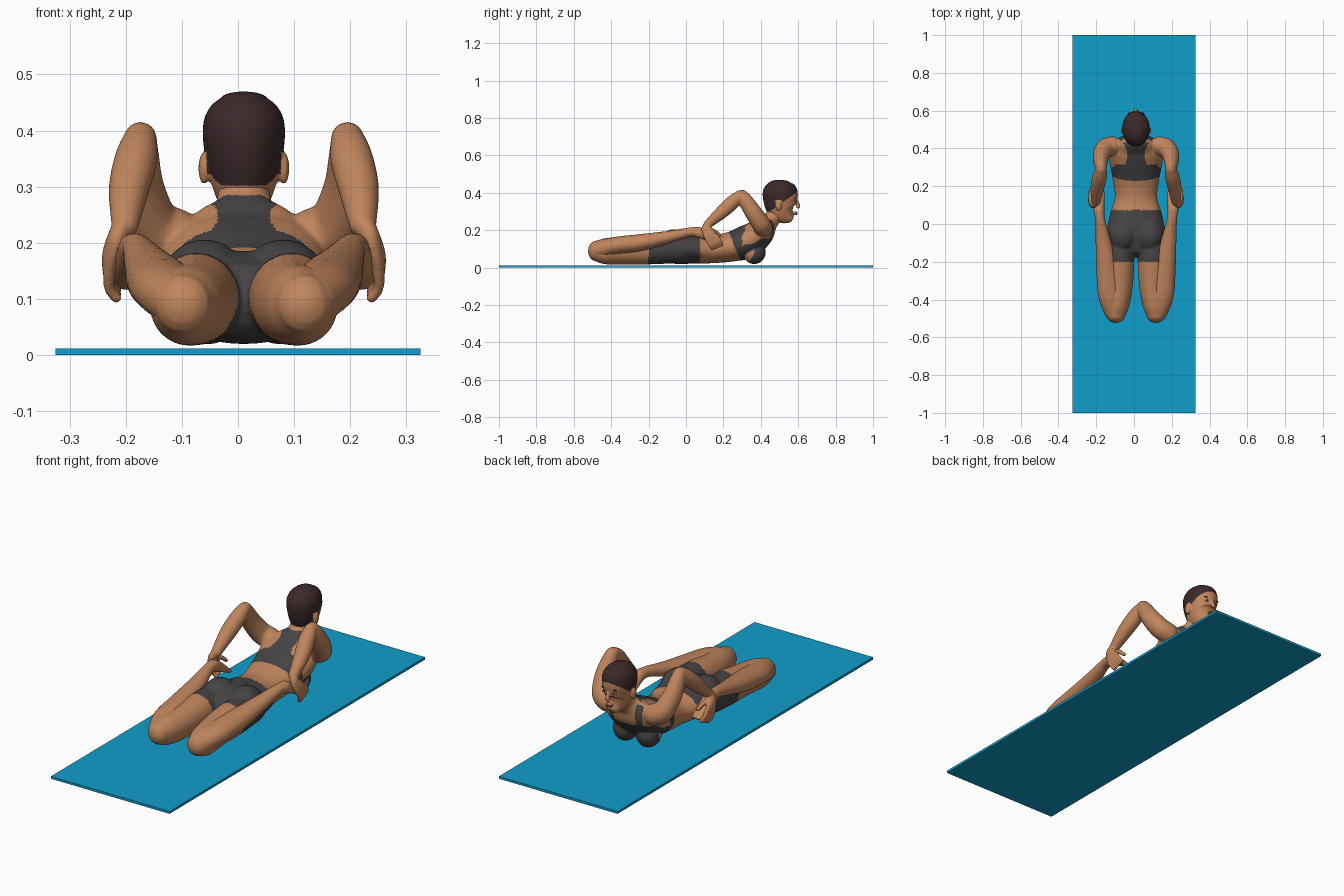
import bpy, bmesh, math
from mathutils import Vector, Matrix

CX = 0.0105  # the figure sits slightly right of the mat centre


def material(name, rgb):
    m = bpy.data.materials.new(name)
    m.diffuse_color = (*rgb, 1)
    return m


SKIN = material("skin", (0.53, 0.235, 0.11))
CLOTH = material("dark cloth", (0.06, 0.056, 0.058))
HAIR = material("dark brown hair", (0.045, 0.022, 0.023))
MAT = material("mat blue", (0.005, 0.34, 0.60))
WHITE = material("eye white", (0.6, 0.55, 0.5))
DARK = material("eye dark", (0.02, 0.012, 0.01))
LIP = material("lips", (0.32, 0.11, 0.07))


def catmull(p, sub=5):
    out = []
    for i in range(len(p) - 1):
        a, b, c, d = p[max(i - 1, 0)], p[i], p[i + 1], p[min(i + 2, len(p) - 1)]
        for k in range(sub):
            t = k / sub
            out.append([0.5 * (2 * b[j] + (c[j] - a[j]) * t
                        + (2 * a[j] - 5 * b[j] + 4 * c[j] - d[j]) * t * t
                        + (3 * b[j] - a[j] - 3 * c[j] + d[j]) * t ** 3) for j in range(5)])
    out.append(list(p[-1]))
    return out


def loft(bm, sections, side=1, cap=0.8, n=24):
    """Closed tube through (x, y, z, half width, half depth) with rounded ends."""
    pts = catmull([(s[0] * side, *s[1:]) for s in sections])
    pos = [Vector(p[:3]) for p in pts]
    tan = [(pos[min(i + 1, len(pos) - 1)] - pos[max(i - 1, 0)]).normalized() for i in range(len(pos))]
    rings = [(pos[i], tan[i], pts[i][3], pts[i][4]) for i in range(len(pos))]

    def ends(ring, sgn):
        c, t, w, h = ring
        r = min(w, h) * cap
        return [(c + t * sgn * r * math.sin(a), t, w * math.cos(a), h * math.cos(a))
                for a in (math.radians(d) for d in (25, 50, 72, 86))]
    rings = ends(rings[0], -1)[::-1] + rings + ends(rings[-1], 1)
    loops = []
    for c, t, w, h in rings:
        sx = (Vector((1, 0, 0)) - t * t.x).normalized()
        up = t.cross(sx)
        loops.append([bm.verts.new(c + sx * w * math.cos(2 * math.pi * k / n)
                                   + up * h * math.sin(2 * math.pi * k / n)) for k in range(n)])
    for a, b in zip(loops, loops[1:]):
        for k in range(n):
            bm.faces.new((a[k], a[(k + 1) % n], b[(k + 1) % n], b[k]))
    bm.faces.new(loops[0][::-1])
    bm.faces.new(loops[-1])


def ball(bm, c, r):
    bmesh.ops.create_uvsphere(bm, u_segments=20, v_segments=12, radius=1,
                              matrix=Matrix.Translation(c) @ Matrix.Diagonal((*r, 1)))


def finish(name, bm, mats, voxel=None, smooth=4, rule=None):
    bmesh.ops.recalc_face_normals(bm, faces=bm.faces)
    me = bpy.data.meshes.new(name)
    bm.to_mesh(me)
    bm.free()
    ob = bpy.data.objects.new(name, me)
    bpy.context.collection.objects.link(ob)
    bpy.context.view_layer.objects.active = ob
    if voxel:  # fuse the overlapping forms into one skin
        m = ob.modifiers.new("fuse", 'REMESH')
        m.mode, m.voxel_size = 'VOXEL', voxel
        s = ob.modifiers.new("soften", 'SMOOTH')
        s.factor, s.iterations = 0.5, smooth
        for md in ("fuse", "soften"):
            bpy.ops.object.modifier_apply(modifier=md)
    me = ob.data
    me.materials.clear()
    for m in mats:
        me.materials.append(m)
    for p in me.polygons:
        p.use_smooth = True
        p.material_index = rule(p.center, p.normal) if rule else 0
    me.transform(Matrix.Translation((CX, 0, 0)))
    return ob


# Mat
bpy.ops.mesh.primitive_cube_add(size=1, location=(0, 0, 0.006))
mat = bpy.context.object
mat.name = "exercise_mat"
mat.scale = (0.65, 2, 0.012)
mat.data.materials.append(MAT)

# Body: torso and neck
bm = bmesh.new()
loft(bm, [(0, -0.12, 0.10, 0.12, 0.07), (0, -0.05, 0.103, 0.152, 0.083), (0, 0.05, 0.10, 0.138, 0.078),
          (0, 0.14, 0.098, 0.112, 0.074), (0, 0.24, 0.112, 0.124, 0.08), (0, 0.33, 0.14, 0.14, 0.09),
          (0, 0.40, 0.19, 0.143, 0.075), (0, 0.435, 0.235, 0.10, 0.055), (0, 0.462, 0.265, 0.052, 0.045),
          (0, 0.50, 0.32, 0.046, 0.045)], n=40)
for s in (1, -1):
    ball(bm, (s * 0.07, -0.06, 0.13), (0.078, 0.09, 0.076))    # buttock
    ball(bm, (s * 0.062, 0.365, 0.083), (0.058, 0.062, 0.064))  # breast
    # thigh to knee
    loft(bm, [(0.08, -0.03, 0.10, 0.075, 0.075), (0.086, -0.18, 0.10, 0.078, 0.082),
              (0.088, -0.32, 0.092, 0.072, 0.075), (0.102, -0.43, 0.088, 0.066, 0.07),
              (0.108, -0.482, 0.09, 0.052, 0.055)], s)
    # upper arm, then forearm
    loft(bm, [(0.12, 0.415, 0.21, 0.05, 0.05), (0.163, 0.402, 0.232, 0.05, 0.05),
              (0.185, 0.36, 0.295, 0.044, 0.046), (0.187, 0.32, 0.355, 0.036, 0.04),
              (0.184, 0.295, 0.388, 0.029, 0.034)], s)
    loft(bm, [(0.184, 0.295, 0.388, 0.029, 0.03), (0.192, 0.25, 0.35, 0.038, 0.038),
              (0.205, 0.19, 0.295, 0.036, 0.035), (0.212, 0.115, 0.23, 0.024, 0.023)], s)
    # hand, four fingers and thumb
    loft(bm, [(0.212, 0.12, 0.232, 0.021, 0.022), (0.226, 0.108, 0.208, 0.018, 0.026),
              (0.238, 0.125, 0.175, 0.015, 0.034), (0.24, 0.142, 0.15, 0.012, 0.034)], s)
    for k in range(4):
        d = (k - 1.5) * 0.017
        loft(bm, [(0.24, 0.138 + d, 0.16 + d * 0.5, 0.011, 0.010), (0.24, 0.155 + d, 0.132 + d * 0.5, 0.010, 0.010),
                  (0.226, 0.166 + d, 0.110 + d * 0.4, 0.010, 0.009)], s, n=12)
    loft(bm, [(0.225, 0.125, 0.205, 0.013, 0.013), (0.213, 0.16, 0.19, 0.011, 0.011),
              (0.203, 0.185, 0.168, 0.009, 0.009)], s, n=12)


def clothes(c, nrm):
    x = abs(c.x)
    if -0.20 < c.y < 0.075 and x < 0.18:                 # shorts
        return 1
    if c.y + 0.4 * c.z > 0.305 and x < 0.137 and c.z < 0.285:
        if nrm.y - 0.6 * nrm.z > 0.05:                   # front of the top, with straps
            return int(c.z < 0.155 or (0.06 < x < 0.09))
        if c.y < 0.30:                                   # back band
            return 1
        if c.y < 0.43:                                   # racer back flaring to the straps
            return int(x < 0.045 + 6 * (c.y - 0.365) ** 2 + (0.05 if c.y < 0.315 else 0))
    return 0


finish("body", bm, [SKIN, CLOTH], 0.005, 5, clothes)

# Folded lower legs with feet
for s, side in ((1, "right"), (-1, "left")):
    bm = bmesh.new()
    loft(bm, [(0.114, -0.468, 0.095, 0.052, 0.048), (0.137, -0.38, 0.117, 0.062, 0.047),
              (0.152, -0.25, 0.133, 0.058, 0.046), (0.172, -0.10, 0.162, 0.042, 0.034),
              (0.19, 0.02, 0.19, 0.027, 0.025), (0.196, 0.07, 0.188, 0.029, 0.03)], s)
    loft(bm, [(0.193, 0.045, 0.192, 0.026, 0.025), (0.197, 0.09, 0.18, 0.03, 0.027),
              (0.20, 0.14, 0.15, 0.035, 0.019), (0.20, 0.178, 0.125, 0.034, 0.011)], s)
    finish(side + "_lower_leg", bm, [SKIN], 0.005, 4)

# Head with ears, nose and cropped hair
bm = bmesh.new()
loft(bm, [(0, 0.563, 0.257, 0.026, 0.02), (0, 0.536, 0.277, 0.043, 0.051), (0, 0.515, 0.305, 0.057, 0.076),
          (0, 0.506, 0.345, 0.067, 0.088), (0, 0.504, 0.385, 0.073, 0.094), (0, 0.503, 0.42, 0.071, 0.09),
          (0, 0.502, 0.445, 0.058, 0.073), (0, 0.502, 0.457, 0.042, 0.053)], cap=0.3, n=40)
loft(bm, [(0, 0.588, 0.365, 0.007, 0.006), (0, 0.598, 0.34, 0.009, 0.010),
          (0, 0.600, 0.325, 0.014, 0.011)], n=12)
ball(bm, (0, 0.585, 0.291), (0.02, 0.010, 0.011))
for s in (1, -1):
    ball(bm, (s * 0.071, 0.495, 0.333), (0.010, 0.017, 0.029))


def hairline(c, nrm):
    low = 0.302 + max(0, c.y - 0.45) * 0.70
    ear = abs(c.x) > 0.066 and c.z < 0.362 and 0.475 < c.y < 0.515
    return int(c.z > low and not ear)


finish("head", bm, [SKIN, HAIR], 0.004, 3, hairline)

# Face details
for name, m, x, y, z, r in (("eye", WHITE, 0.027, 0.585, 0.353, (0.012, 0.005, 0.005)),
                            ("iris", DARK, 0.027, 0.587, 0.353, (0.005, 0.005, 0.005)),
                            ("eyebrow", HAIR, 0.028, 0.586, 0.371, (0.016, 0.005, 0.003))):
    bm = bmesh.new()
    for s in (1, -1):
        ball(bm, (s * x, y, z), r)
    finish(name + "s", bm, [m])
bm = bmesh.new()
for z in (0.294, 0.287):
    ball(bm, (0, 0.590, z), (0.017, 0.006, 0.0045))
finish("lips", bm, [LIP])
